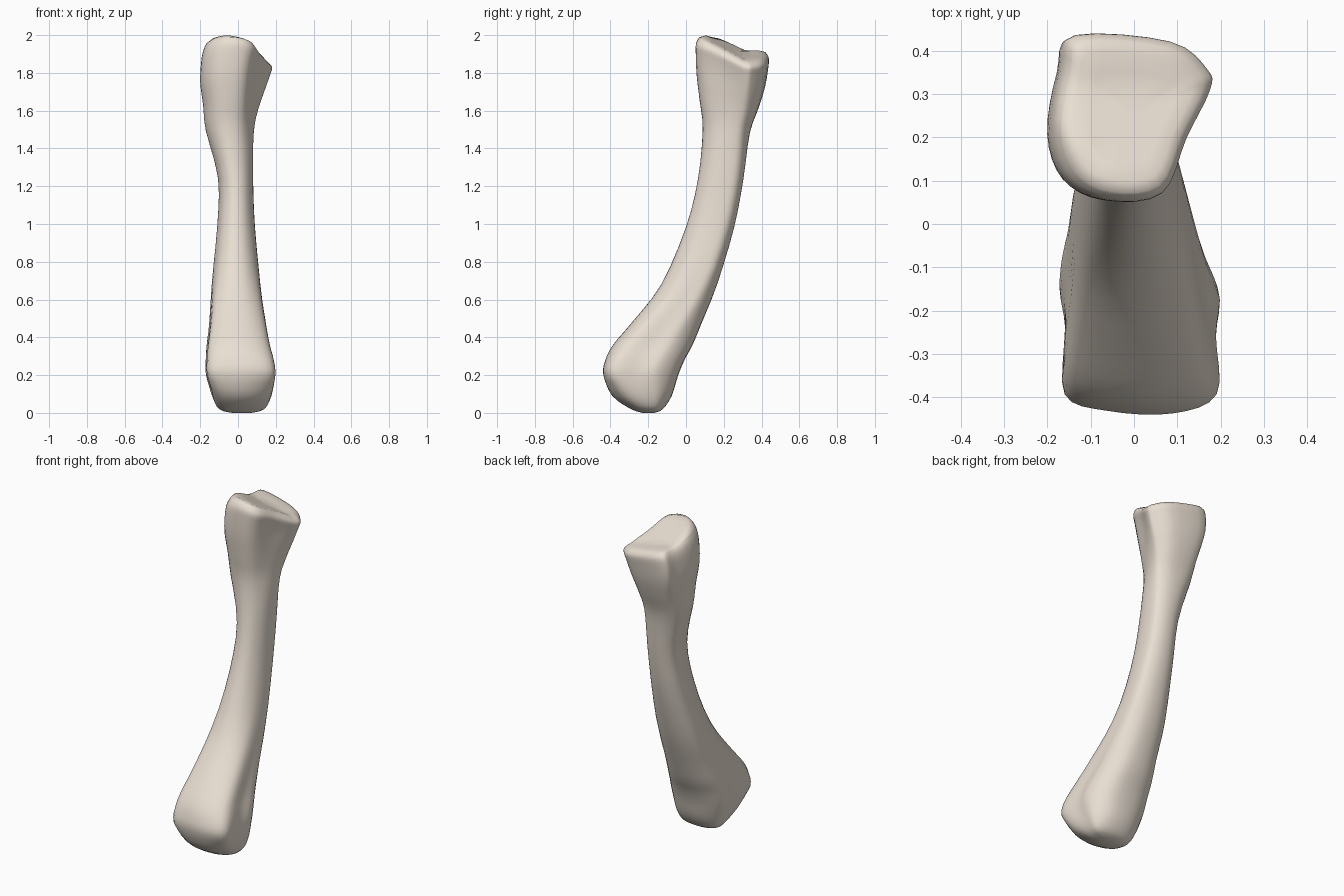
import bpy, bmesh
from mathutils import Vector

if "Cube" in bpy.data.objects:
    bpy.data.objects.remove(bpy.data.objects["Cube"])

# Normalised cross-section outlines, counter-clockwise from the front
HEAD = [(-.3, -1), (.39, -.92), (.7, -.25), (1, .33), (.97, .58),
        (.5, .92), (-.7, 1), (-.87, .6), (-1, -.2), (-.8, -.75)]
SHAFT = [(-.2, -1), (.45, -.88), (.88, -.38), (1, .3), (.88, .75),
         (.35, 1), (-.35, 1), (-.88, .7), (-1, .1), (-.75, -.65)]
BASE = [(-.4, -.97), (.4, -1), (.95, -.78), (.94, -.1), (.96, .45),
        (.5, .95), (-.45, .98), (-.97, .6), (-.92, -.05), (-.93, -.78)]

# Height, left, right, front, back
ROWS = [(0, -.03, .07, -.23, -.17), (.02, -.1, .14, -.29, -.125),
        (.09, -.14, .18, -.39, -.08), (.2, -.17, .2, -.435, -.045),
        (.28, -.172, .192, -.425, -.012), (.36, -.168, .172, -.385, .03),
        (.48, -.155, .15, -.285, .08), (.68, -.14, .12, -.13, .16),
        (.98, -.11, .09, 0, .25), (1.24, -.105, .08, .065, .3),
        (1.5, -.17, .083, .09, .335), (1.65, -.185, .103, .075, .38),
        (1.78, -.2, .133, .06, .415), (1.9, -.195, .162, .055, .432),
        (1.96, -.183, .175, .057, .435), (1.99, -.165, .155, .075, .42)]


def spline(a, b, c, d, t):
    """Catmull-Rom point between b and c."""
    return .5 * (2 * b + (c - a) * t + (2 * a - 5 * b + 4 * c - d) * t * t
                 + (3 * b - a - 3 * c + d) * t ** 3)


def blend_outline(z):
    lo = min(max((z - .25) / .55, 0), 1)
    hi = min(max((z - 1.4) / .45, 0), 1)
    if z < .2:  # the underside rounds off towards an oval
        lo = 1 - z / .2
    return [Vector(b).lerp(Vector(s), lo).lerp(Vector(h), hi)
            for b, s, h in zip(BASE, SHAFT, HEAD)]


def section(row):
    z, x0, x1, y0, y1 = row
    pts = blend_outline(z)
    n = len(pts)
    ring = []
    for i in range(n):
        for k in range(4):
            p = spline(pts[i - 1], pts[i], pts[(i + 1) % n], pts[(i + 2) % n], k / 4)
            x = (x0 + x1) / 2 + p.x * (x1 - x0) / 2
            y = (y0 + y1) / 2 + p.y * (y1 - y0) / 2
            ring.append(tilt(x, y, z))
    return ring


def tilt(x, y, z):
    """Shear the upper end so its hollow face slopes to the back and right."""
    if z > 1.4:
        slope = 2.01 - .2 * (x + .15) - .45 * (min(y, .31) - .12)
        top = min(slope, 2 - 2 * (x + .04) ** 2)
        z = 1.4 + (z - 1.4) * (top - 1.4) / .6
    return Vector((x, y, z))


# Smooth loft through all rows
rows = [Vector(r) for r in ROWS]
last = len(rows) - 1
stack = []
for i in range(last):
    for k in range(3):
        stack.append(spline(rows[max(i - 1, 0)], rows[i], rows[i + 1],
                            rows[min(i + 2, last)], k / 3))
stack.append(rows[last])

# Joint face: rings shrinking towards the middle of the head
z, x0, x1, y0, y1 = ROWS[-1]
for s in (.85, .6, .3):
    cx, cy, hx, hy = (x0 + x1) / 2, (y0 + y1) / 2, s * (x1 - x0) / 2, s * (y1 - y0) / 2
    stack.append((2, cx - hx, cx + hx, cy - hy, cy + hy))

bm = bmesh.new()
rings = [[bm.verts.new(p) for p in section(r)] for r in stack]
for a, b in zip(rings, rings[1:]):
    for j in range(len(a)):
        k = (j + 1) % len(a)
        bm.faces.new((a[j], a[k], b[k], b[j]))

# Close both ends
for ring in (rings[0], rings[-1]):
    mid = bm.verts.new(sum((v.co for v in ring), Vector()) / len(ring))
    for j in range(len(ring)):
        bm.faces.new((ring[j], ring[(j + 1) % len(ring)], mid))
bmesh.ops.recalc_face_normals(bm, faces=bm.faces)

mesh = bpy.data.meshes.new("long_bone")
bm.to_mesh(mesh)
bm.free()
bone = bpy.data.objects.new("long_bone", mesh)
bpy.context.collection.objects.link(bone)
mesh.shade_smooth()

# Bone colour
ivory = bpy.data.materials.new("ivory")
ivory.diffuse_color = (.82, .74, .65, 1)
ivory.use_nodes = True
ivory.node_tree.nodes["Principled BSDF"].inputs["Base Color"].default_value = ivory.diffuse_color
mesh.materials.append(ivory)
